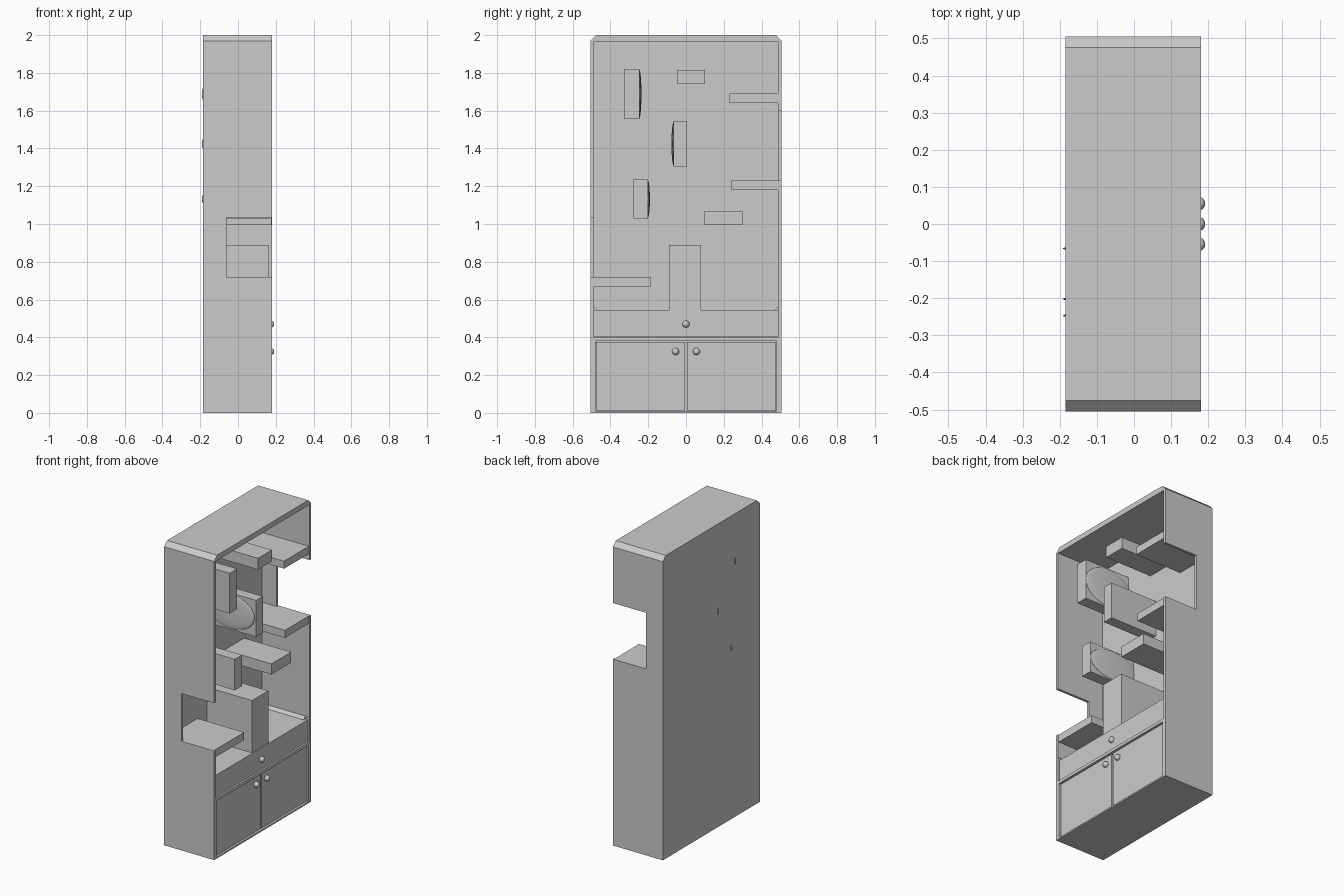
import bpy, math
from mathutils import Vector

if "Cube" in bpy.data.objects:
    bpy.data.objects.remove(bpy.data.objects["Cube"])


def prism(name, profile, x0, x1):
    """Extrude a (y, z) profile along x."""
    n = len(profile)
    verts = [(x0, y, z) for y, z in profile] + [(x1, y, z) for y, z in profile]
    faces = [tuple(reversed(range(n))), tuple(range(n, 2 * n))]
    faces += [(i, (i + 1) % n, (i + 1) % n + n, i + n) for i in range(n)]
    mesh = bpy.data.meshes.new(name)
    mesh.from_pydata(verts, [], faces)
    ob = bpy.data.objects.new(name, mesh)
    bpy.context.collection.objects.link(ob)
    return ob


def box(name, x0, x1, y0, y1, z0, z1):
    return prism(name, [(y0, z0), (y1, z0), (y1, z1), (y0, z1)], x0, x1)


def cut(target, cutter):
    cutter.hide_render = True
    mod = target.modifiers.new("cut", 'BOOLEAN')
    mod.operation = 'DIFFERENCE'
    mod.solver = 'EXACT'
    mod.object = cutter
    bpy.context.view_layer.objects.active = target
    bpy.ops.object.modifier_apply(modifier=mod.name)
    bpy.data.objects.remove(cutter)


def ellipsoid(name, centre, radii, seg=32, rings=16, axis=0):
    bpy.ops.mesh.primitive_uv_sphere_add(segments=seg, ring_count=rings, radius=1)
    ob = bpy.context.object
    ob.name = name
    ob.scale = radii
    ob.location = centre
    bpy.ops.object.transform_apply(location=True, rotation=True, scale=True)
    bpy.ops.object.shade_smooth()
    return ob


BACK, INNER, FRONT = -0.185, -0.165, 0.18
W, L, R = 0.505, -0.488, 0.488

# cabinet body with chamfered top corners
body = prism("cabinet_body", [(-W, 0), (W, 0), (W, 1.97), (W - 0.03, 2),
                              (-W + 0.03, 2), (-W, 1.97)], BACK, FRONT)
# display space, notches in both side walls, drawer and door recesses
c = 0.018
cut(body, prism("cut_inside", [(L, 0.545 + c), (L + c, 0.545), (R - c, 0.545),
                               (R, 0.545 + c), (R, 1.965), (L, 1.965)], INNER, 0.3))
cut(body, box("cut_left_notch", -0.06, 0.3, -0.6, L + 0.02, 0.72, 1.035))
cut(body, box("cut_right_notch", -0.06, 0.3, R - 0.02, 0.6, 1.23, 1.60))
cut(body, box("cut_drawer", 0.15, 0.3, L, R, 0.40, 0.56))
cut(body, box("cut_doors", 0.15, 0.3, -0.48, 0.48, 0.01, 0.38))

# drawer front and pair of doors
box("drawer_front", 0.145, 0.17, L + 0.002, R - 0.002, 0.402, 0.545)
for side, y0, y1 in (("left", -0.477, -0.006), ("right", 0.006, 0.477)):
    box(side + "_door", 0.145, 0.168, y0, y1, 0.012, 0.376)

# round knobs
for name, y, z in (("drawer_knob", 0, 0.47), ("left_door_knob", -0.055, 0.325),
                   ("right_door_knob", 0.055, 0.325)):
    ellipsoid(name, (0.173, y, z), (0.019, 0.019, 0.019), 20, 12)

# shelves fixed to the side walls, floating shelves, box on the counter
for name, x1, y0, y1, z0, z1 in (
        ("upper_right_shelf", 0.175, 0.23, R, 1.64, 1.69),
        ("middle_right_shelf", 0.175, 0.24, R, 1.18, 1.23),
        ("lower_left_shelf", 0.175, L, -0.185, 0.67, 0.72),
        ("upper_floating_shelf", 0.178, -0.045, 0.10, 1.74, 1.815),
        ("lower_floating_shelf", 0.178, 0.095, 0.30, 0.995, 1.065),
        ("counter_box", 0.165, -0.09, 0.08, 0.545, 0.89)):
    box(name, INNER, x1, y0, y1, z0, z1)

# upright blocks with a shallow domed side
for name, x1, y0, y1, z0, z1, face in (
        ("upper_block", 0.167, -0.325, -0.247, 1.555, 1.82, 1),
        ("middle_block", 0.178, -0.066, 0.005, 1.305, 1.545, 0),
        ("lower_block", 0.17, -0.277, -0.202, 1.03, 1.235, 1)):
    box(name, INNER, x1, y0, y1, z0, z1)
    ellipsoid(name + "_dome", (-0.012, y1 if face else y0, (z0 + z1) / 2),
              (0.18, 0.011, (z1 - z0) / 2 - 0.006))
